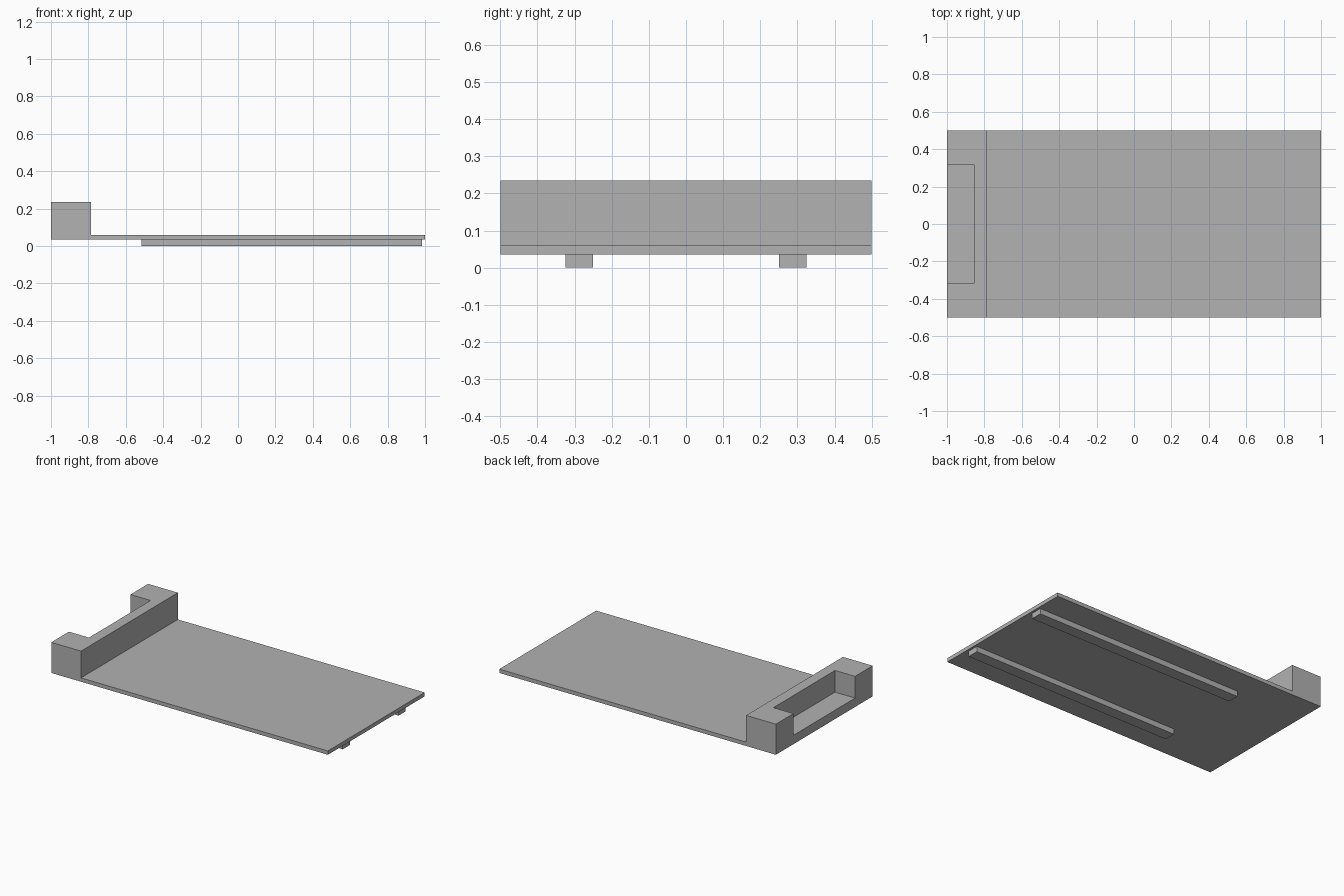
import bpy
import bmesh

cube = bpy.data.objects.get("Cube")
if cube:
    bpy.data.objects.remove(cube, do_unlink=True)

# Single flat colour
grey = bpy.data.materials.new("plain_grey")
grey.use_nodes = True
colour = (0.445, 0.445, 0.445, 1)
grey.diffuse_color = colour
grey.node_tree.nodes["Principled BSDF"].inputs["Base Color"].default_value = colour


def prism(name, profile, y0, y1):
    """Extrude an x-z profile from y0 to y1."""
    bm = bmesh.new()
    face = bm.faces.new([bm.verts.new((x, y0, z)) for x, z in profile])
    new = bmesh.ops.extrude_face_region(bm, geom=[face])["geom"]
    verts = [v for v in new if isinstance(v, bmesh.types.BMVert)]
    bmesh.ops.translate(bm, verts=verts, vec=(0, y1 - y0, 0))
    bmesh.ops.recalc_face_normals(bm, faces=bm.faces)
    mesh = bpy.data.meshes.new(name)
    bm.to_mesh(mesh)
    bm.free()
    mesh.materials.append(grey)
    obj = bpy.data.objects.new(name, mesh)
    bpy.context.collection.objects.link(obj)
    return obj


def rect(x0, x1, z0, z1):
    return [(x0, z0), (x1, z0), (x1, z1), (x0, z1)]


UNDER, DECK, TOP = 0.035, 0.06, 0.235
STEP, POCKET, POCKET_FLOOR = -0.785, -0.855, 0.093

# Thin plate with a raised block along one end
body = prism("plate_and_end_block",
             [(-1, UNDER), (1, UNDER), (1, DECK), (STEP, DECK), (STEP, TOP), (-1, TOP)],
             -0.5, 0.5)

# Pocket in the block, open at the top and outer end
cutter = prism("pocket_cutter", rect(-1.1, POCKET, POCKET_FLOOR, 0.4), -0.318, 0.318)
cutter.hide_render = True
cutter.hide_viewport = True
cutter.display_type = 'WIRE'
cut = body.modifiers.new("pocket", 'BOOLEAN')
cut.operation = 'DIFFERENCE'
cut.solver = 'EXACT'
cut.object = cutter

# Two runners under the plate
for side, name in ((-1, "right_runner"), (1, "left_runner")):
    y0, y1 = sorted((side * 0.25, side * 0.325))
    prism(name, rect(-0.515, 0.985, 0, UNDER), y0, y1)
